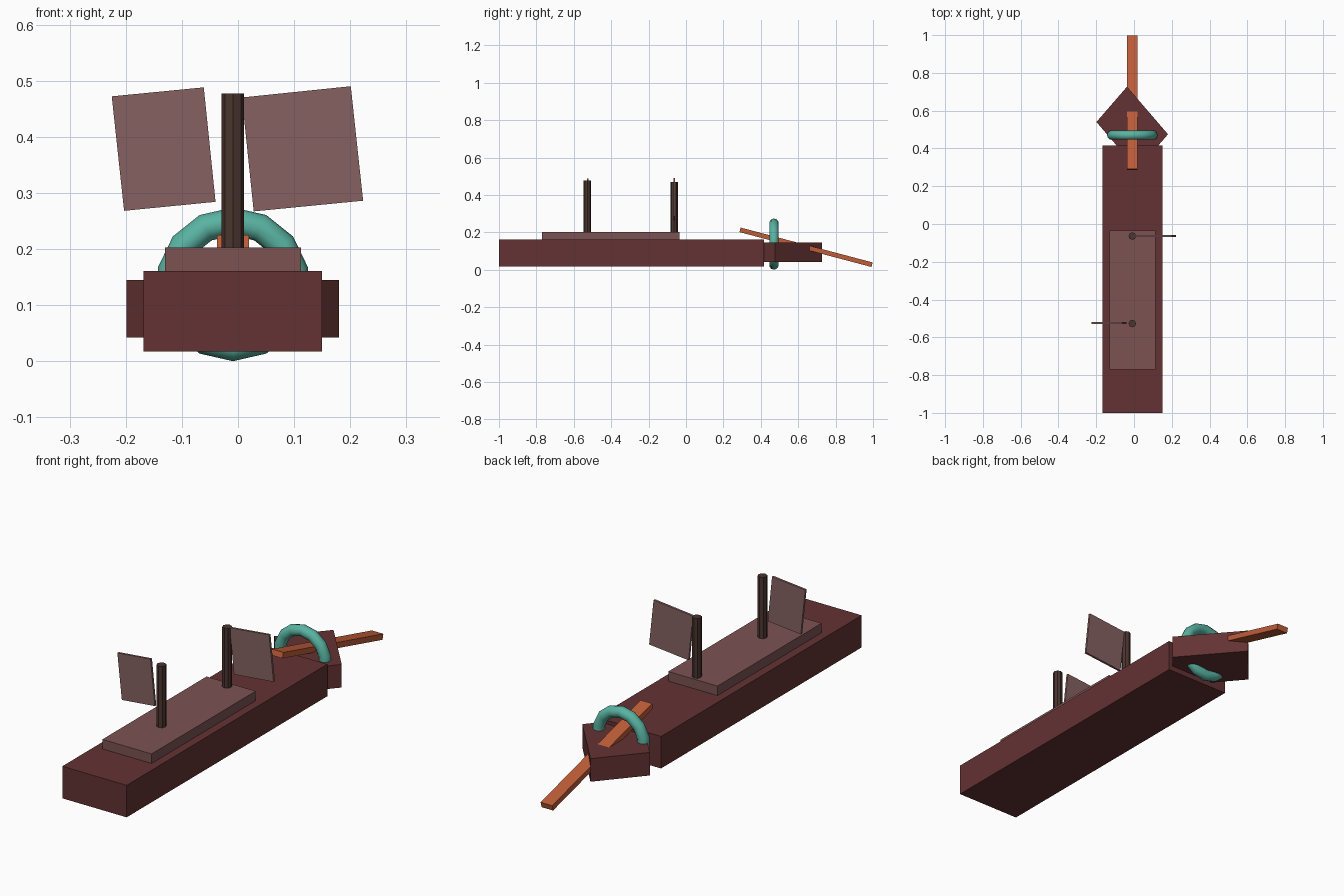
import bpy, bmesh, math
from mathutils import Vector

if "Cube" in bpy.data.objects:
    bpy.data.objects.remove(bpy.data.objects["Cube"])

CX = -0.009  # hull centreline


def material(name, rgb):
    m = bpy.data.materials.new(name)
    m.diffuse_color = (*rgb, 1)
    m.use_nodes = True
    m.node_tree.nodes["Principled BSDF"].inputs["Base Color"].default_value = m.diffuse_color
    return m


WINE = material("hull_wine", (0.127, 0.032, 0.033))
DECK = material("deck_mauve", (0.2, 0.085, 0.085))
SAIL = material("sail_mauve", (0.24, 0.12, 0.12))
BROWN = material("mast_brown", (0.07, 0.035, 0.028))
ORANGE = material("spar_orange", (0.52, 0.11, 0.04))
TEAL = material("ring_teal", (0.1, 0.45, 0.36))


def finish(name, mat):
    ob = bpy.context.object
    ob.name = name
    ob.data.materials.append(mat)
    return ob


def box(name, mat, centre, size, rot=(0, 0, 0)):
    bpy.ops.mesh.primitive_cube_add(size=1, location=centre, rotation=rot)
    ob = finish(name, mat)
    ob.scale = size
    return ob


def prism(name, mat, outline, offset):
    """Extrude a flat outline along an offset vector."""
    bm = bmesh.new()
    face = bm.faces.new([bm.verts.new(p) for p in outline])
    ext = bmesh.ops.extrude_face_region(bm, geom=[face])["geom"]
    verts = [v for v in ext if isinstance(v, bmesh.types.BMVert)]
    bmesh.ops.translate(bm, verts=verts, vec=Vector(offset))
    bmesh.ops.recalc_face_normals(bm, faces=bm.faces)
    mesh = bpy.data.meshes.new(name)
    bm.to_mesh(mesh)
    bm.free()
    ob = bpy.data.objects.new(name, mesh)
    bpy.context.collection.objects.link(ob)
    mesh.materials.append(mat)
    return ob


# Hull and raised deck
box("hull", WINE, (CX, -0.292, 0.089), (0.318, 1.416, 0.143))
box("raised_deck", DECK, (CX, -0.403, 0.179), (0.243, 0.735, 0.048))

# Pointed bow: a skewed block turned corner-first, its back corner inside the hull
bow = [(-0.037, 0.727), (-0.199, 0.54), (0.018, 0.288), (0.18, 0.475)]
prism("bow", WINE, [(x, y, 0.042) for x, y in bow], (0, 0, 0.103))

# Masts
for name, y, top in (("front_mast", -0.527, 0.477), ("rear_mast", -0.064, 0.47)):
    bpy.ops.mesh.primitive_cylinder_add(vertices=8, radius=0.02, depth=top - 0.18,
                                        location=(CX, y, (top + 0.18) / 2))
    finish(name, BROWN)

# Tilted sails
for name, y, pts in (
        ("front_sail", -0.525, [(-0.225, 0.472), (-0.061, 0.488), (-0.04, 0.284), (-0.203, 0.268)]),
        ("rear_sail", -0.063, [(0.007, 0.47), (0.201, 0.49), (0.223, 0.286), (0.028, 0.267)])):
    prism(name, SAIL, [(x, y - 0.005, z) for x, z in pts], (0, 0.01, 0))

# Sloping bowsprit
box("bowsprit", ORANGE, (CX, 0.642, 0.12), (0.057, 0.73, 0.025), (math.radians(-14.8), 0, 0))

# Upright ring around the bow, with a segment corner at top and bottom
bpy.ops.mesh.primitive_torus_add(major_segments=14, minor_segments=10,
                                 major_radius=0.112, minor_radius=0.025,
                                 location=(CX, 0.47, 0.137),
                                 rotation=(math.pi / 2, math.pi / 2, 0))
finish("bow_ring", TEAL)
bpy.ops.object.shade_smooth()
